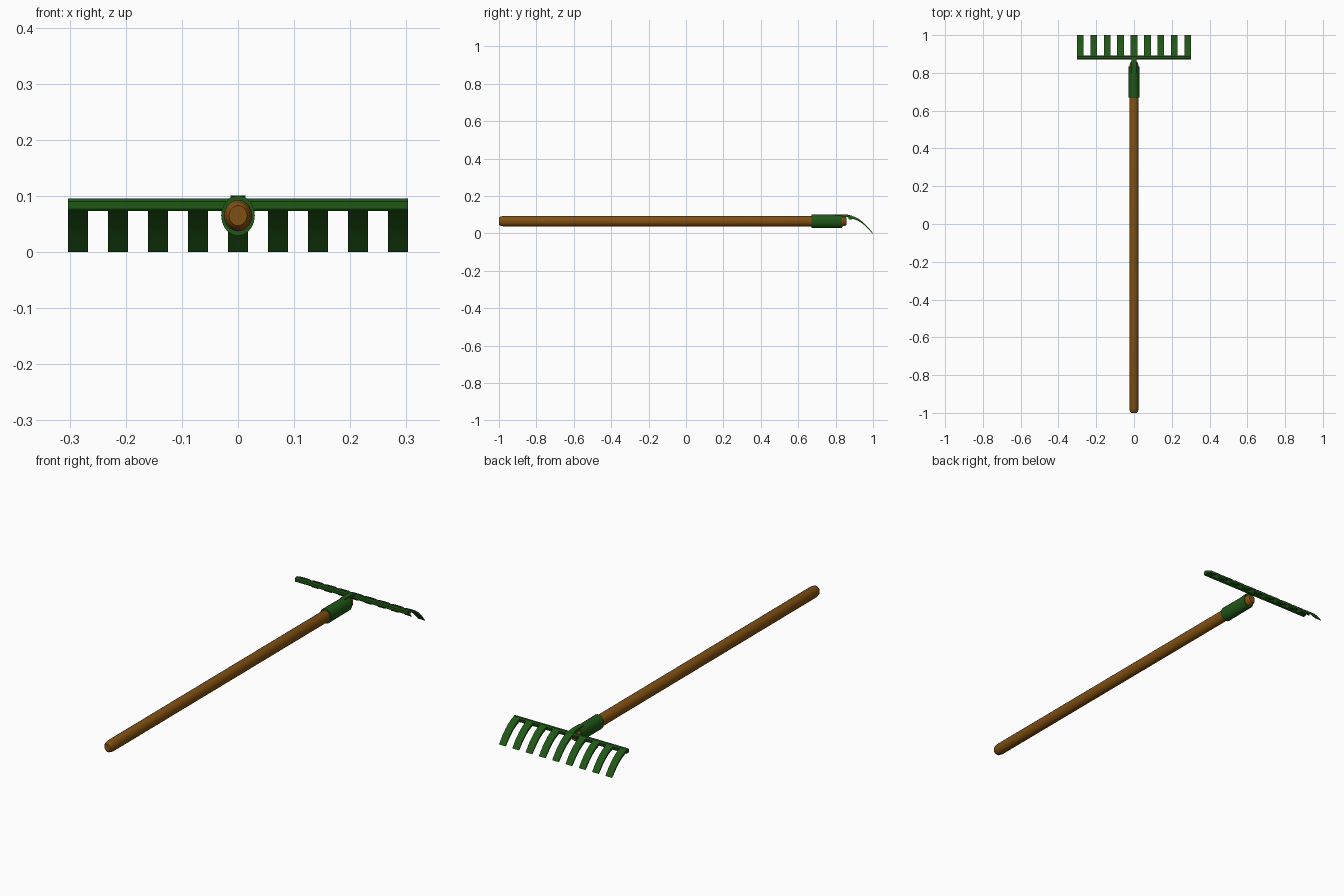
import bpy, bmesh, math

if "Cube" in bpy.data.objects:
    bpy.data.objects.remove(bpy.data.objects["Cube"])


def material(name, rgb):
    m = bpy.data.materials.new(name)
    m.diffuse_color = (*rgb, 1)
    m.use_nodes = True
    m.node_tree.nodes["Principled BSDF"].inputs["Base Color"].default_value = m.diffuse_color
    return m


WOOD = material("wood", (0.22, 0.08, 0.006))
GREEN = material("green_paint", (0.014, 0.095, 0.008))


def finish(name, bm, mat, angle=35):
    bmesh.ops.recalc_face_normals(bm, faces=bm.faces)
    me = bpy.data.meshes.new(name)
    bm.to_mesh(me)
    bm.free()
    ob = bpy.data.objects.new(name, me)
    bpy.context.collection.objects.link(ob)
    me.materials.append(mat)
    bpy.ops.object.select_all(action='DESELECT')
    ob.select_set(True)
    bpy.context.view_layer.objects.active = ob
    bpy.ops.object.shade_smooth_by_angle(angle=math.radians(angle))
    return ob


def loft(name, rings, mat, closed=False, sides=20, zc=0.065):
    """Elliptical rings (y, x radius, z radius) joined along y."""
    bm = bmesh.new()
    loops = [[bm.verts.new((rx * math.cos(2 * math.pi * i / sides), y,
                            zc + rz * math.sin(2 * math.pi * i / sides)))
              for i in range(sides)] for y, rx, rz in rings]
    pairs = list(zip(loops, loops[1:]))
    if closed:
        pairs.append((loops[-1], loops[0]))
    else:
        bm.faces.new(loops[0])
        bm.faces.new(loops[-1])
    for a, b in pairs:
        for i in range(sides):
            j = (i + 1) % sides
            bm.faces.new((a[i], a[j], b[j], b[i]))
    return finish(name, bm, mat)


def prism(name, profile, x, width, mat):
    """A (y, z) outline extruded across x."""
    bm = bmesh.new()
    face = bm.faces.new([bm.verts.new((x - width / 2, y, z)) for y, z in profile])
    out = bmesh.ops.extrude_face_region(bm, geom=[face])["geom"]
    bmesh.ops.translate(bm, vec=(width, 0, 0),
                        verts=[v for v in out if isinstance(v, bmesh.types.BMVert)])
    return finish(name, bm, mat)


# wooden handle with rounded ends
loft("handle", [(-1.0, 0.016, 0.018), (-0.994, 0.021, 0.024), (-0.975, 0.025, 0.028),
                (0.835, 0.025, 0.028), (0.852, 0.021, 0.024), (0.859, 0.016, 0.018)], WOOD)

# metal sleeve around the handle
loft("ferrule", [(0.67, 0.025, 0.028), (0.67, 0.030, 0.036),
                 (0.835, 0.028, 0.036), (0.835, 0.024, 0.027)], GREEN, closed=True)

# tongue joining the sleeve to the crossbar
prism("tongue", [(0.80, 0.090), (0.80, 0.100), (0.86, 0.101), (0.885, 0.095),
                 (0.885, 0.078), (0.865, 0.086)], 0, 0.026, GREEN)

# crossbar with softened edges
prism("crossbar", [(0.873, 0.073), (0.870, 0.077), (0.870, 0.090), (0.875, 0.095),
                   (0.886, 0.095), (0.891, 0.090), (0.889, 0.077), (0.886, 0.073)],
      0, 0.606, GREEN)

# nine curved tines tapering to a thin tip
TINE = [(0.878, 0.094), (0.900, 0.089), (0.925, 0.076), (0.950, 0.057),
        (0.975, 0.032), (1.0, 0.0), (0.996, 0.0), (0.968, 0.030),
        (0.944, 0.052), (0.920, 0.067), (0.898, 0.076), (0.878, 0.079)]
for i in range(9):
    prism(f"tine_{i + 1}", TINE, (i - 4) * 0.0713, 0.035, GREEN)
